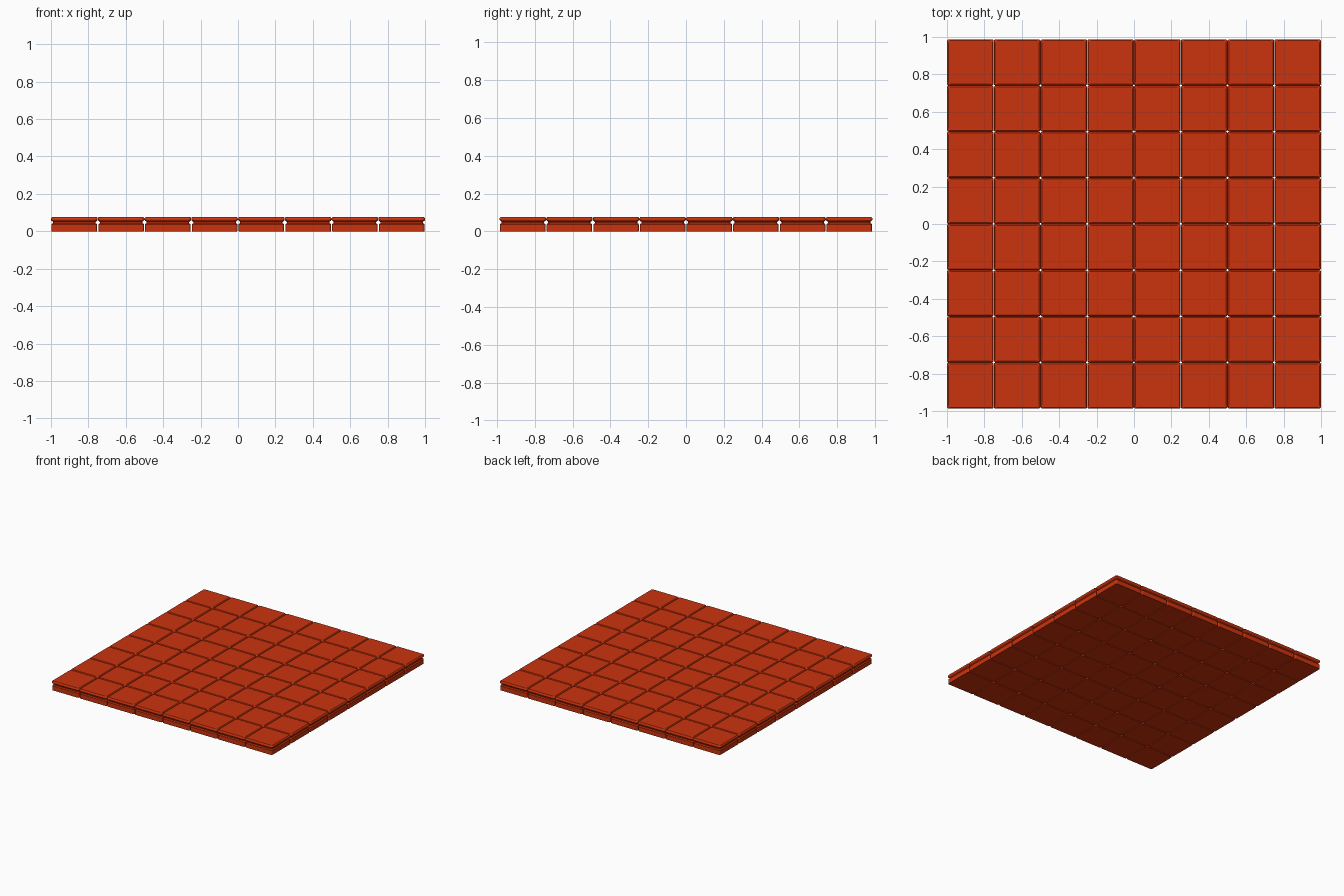
import bpy, bmesh, math

if "Cube" in bpy.data.objects:
    bpy.data.objects.remove(bpy.data.objects["Cube"])

N = 8
PX, PY = 0.25, 0.2468          # tile pitch
HX, HY = 0.1248, 0.1232        # tile half sizes
RADIUS, SEG = 0.010, 3

red = bpy.data.materials.new("tile red")
red.diffuse_color = (0.60, 0.033, 0.004, 1)
red.use_nodes = True
red.node_tree.nodes["Principled BSDF"].inputs["Base Color"].default_value = red.diffuse_color

# Side profile: (inset from the widest outline, height)
PROFILE = [(0.004, 0.0), (0.003, 0.002), (0.003, 0.037), (0.006, 0.041),
           (0.011, 0.043), (0.011, 0.050), (0.002, 0.058), (0.0, 0.061),
           (0.0, 0.067), (0.003, 0.074), (0.007, 0.077)]


def outline(inset):
    """Rounded rectangle, counter-clockwise."""
    hx, hy = HX - inset, HY - inset
    pts = []
    for k, (sx, sy) in enumerate([(1, 1), (-1, 1), (-1, -1), (1, -1)]):
        for i in range(SEG + 1):
            a = math.pi / 2 * (k + i / SEG)
            pts.append((sx * (hx - RADIUS) + RADIUS * math.cos(a),
                        sy * (hy - RADIUS) + RADIUS * math.sin(a)))
    return pts


# One grooved tile, lofted through the profile
bm = bmesh.new()
rings = [[bm.verts.new((x, y, z)) for x, y in outline(d)] for d, z in PROFILE]
for lo, hi in zip(rings, rings[1:]):
    n = len(lo)
    for i in range(n):
        j = (i + 1) % n
        bm.faces.new((lo[i], lo[j], hi[j], hi[i]))
bm.faces.new(rings[-1])
bm.faces.new(rings[0][::-1])
mesh = bpy.data.meshes.new("tile")
bm.to_mesh(mesh)
bm.free()
mesh.materials.append(red)

# Grid of tiles
for r in range(N):
    for c in range(N):
        ob = bpy.data.objects.new(f"tile_{r}_{c}", mesh)
        ob.location = ((c - (N - 1) / 2) * PX, (r - (N - 1) / 2) * PY, 0)
        bpy.context.collection.objects.link(ob)
